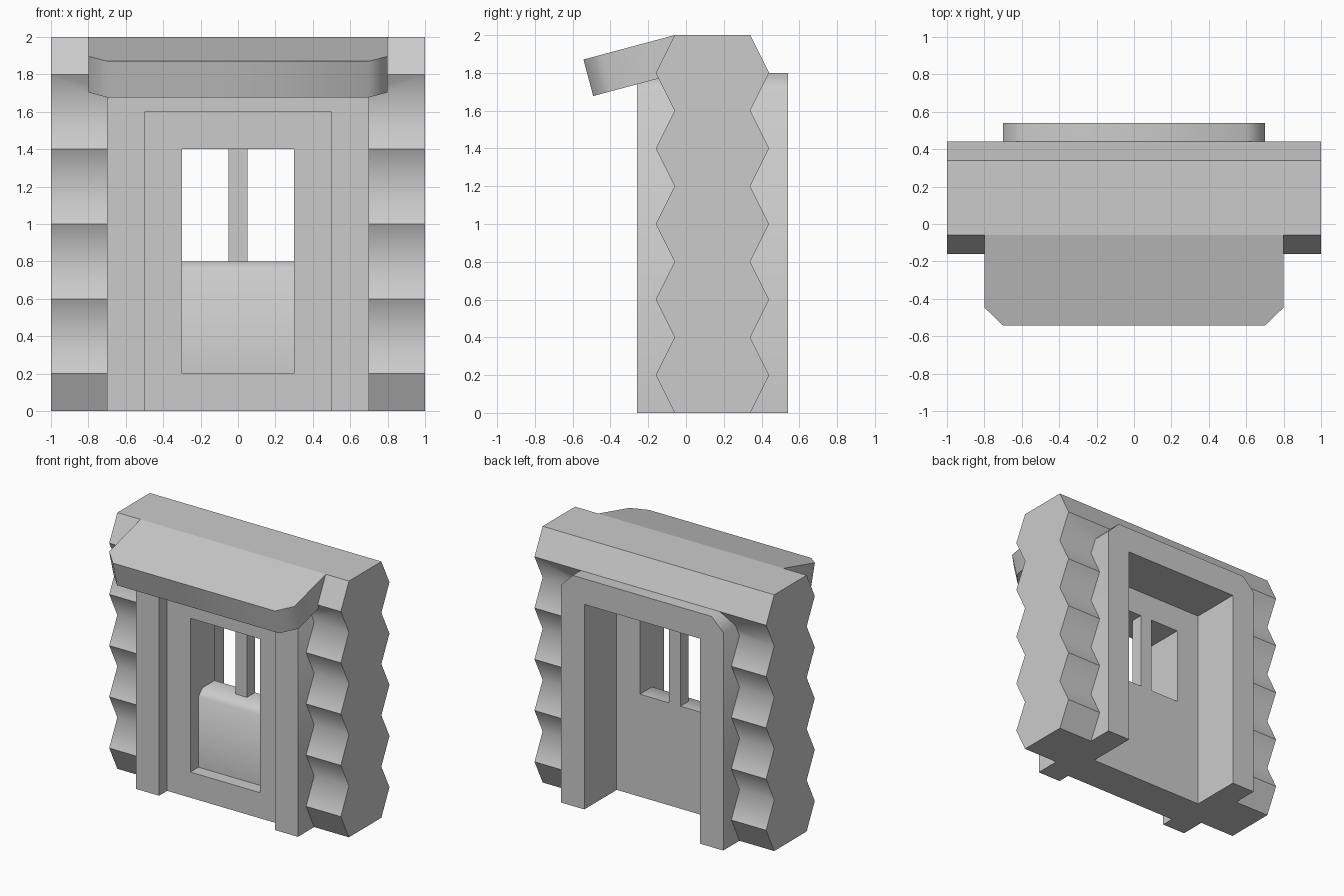
import bpy, bmesh, math

if "Cube" in bpy.data.objects:
    bpy.data.objects.remove(bpy.data.objects["Cube"])


def prism(name, pts, axis, lo, hi):
    """Extrude a closed 2D profile along an axis ('X': y,z / 'Y': x,z / 'Z': x,y)."""
    place = {'X': lambda a, b, t: (t, a, b),
             'Y': lambda a, b, t: (a, t, b),
             'Z': lambda a, b, t: (a, b, t)}[axis]
    bm = bmesh.new()
    rings = [[bm.verts.new(place(a, b, t)) for a, b in pts] for t in (lo, hi)]
    for ring in rings:
        bm.faces.new(ring)
    n = len(pts)
    for i in range(n):
        j = (i + 1) % n
        bm.faces.new((rings[0][i], rings[0][j], rings[1][j], rings[1][i]))
    bmesh.ops.recalc_face_normals(bm, faces=bm.faces)
    mesh = bpy.data.meshes.new(name)
    bm.to_mesh(mesh)
    bm.free()
    obj = bpy.data.objects.new(name, mesh)
    bpy.context.collection.objects.link(obj)
    return obj


def rect(a0, a1, b0, b1):
    return [(a0, b0), (a1, b0), (a1, b1), (a0, b1)]


def activate(obj):
    bpy.ops.object.select_all(action='DESELECT')
    obj.select_set(True)
    bpy.context.view_layer.objects.active = obj


def cut(obj, cutter):
    mod = obj.modifiers.new("cut", 'BOOLEAN')
    mod.operation = 'DIFFERENCE'
    mod.solver = 'EXACT'
    mod.object = cutter
    activate(obj)
    bpy.ops.object.modifier_apply(modifier=mod.name)
    bpy.data.objects.remove(cutter, do_unlink=True)


def smooth(obj):
    activate(obj)
    bpy.ops.object.shade_smooth_by_angle(angle=math.radians(50))


def mirrored(half):
    return half + [(-a, b) for a, b in reversed(half)]


# Wall with zigzag log faces, opened up where the door frame sits
steps = range(11)
front = [(-0.16 if i % 2 else -0.06, i * 0.2) for i in steps]
back = [(0.44 if i % 2 else 0.34, i * 0.2) for i in reversed(steps)]
wall = prism("log_wall", front + back, 'X', -1, 1)
cut(wall, prism("opening_cutter", rect(-0.6, 0.6, -1, 1.7), 'Y', -1, 1))

# Soft valleys between the logs, crisp edges everywhere else
bm = bmesh.new()
bm.from_mesh(wall.data)
for f in bm.faces:
    f.smooth = True
for e in bm.edges:
    a, b = (v.co for v in e.verts)
    along_x = abs(a.y - b.y) < 1e-3 and abs(a.z - b.z) < 1e-3
    valley = min(abs(a.y + 0.06), abs(a.y - 0.34)) < 1e-3
    e.smooth = along_x and valley and 0.1 < a.z < 1.9
bm.to_mesh(wall.data)
bm.free()

# Door frame passing through the wall, with clipped top corners
smooth(prism("door_frame", mirrored(
    [(0.5, 1.6), (0.5, 0), (0.7, 0), (0.7, 1.7), (0.6, 1.8)])[:5]
    + [(-0.6, 1.8), (-0.7, 1.7), (-0.7, 0), (-0.5, 0), (-0.5, 1.6)],
    'Y', -0.26, 0.54))

# Door with a recessed lower panel and an open window above it
door = prism("door", rect(-0.5, 0.5, 0, 1.6), 'Y', -0.16, 0.14)
cut(door, prism("window_cutter", [
    (-0.3, 0.2), (-0.06, 0.2), (-0.06, 0.75), (-0.01, 0.8),
    (0.3, 0.8), (0.3, 1.4), (-0.3, 1.4)], 'X', -0.3, 0.3))
smooth(door)

# Upright bar in the window
prism("window_bar", rect(-0.05, 0.05, 0.8, 1.4), 'Y', 0.04, 0.14)

# Sloping awning over the door
awning = prism("awning", mirrored([(0.8, 0), (0.8, -0.4), (0.7, -0.5)]), 'Z', -0.2, 0)
awning.location = (0, -0.06, 2)
awning.rotation_euler.x = math.radians(15)
smooth(awning)
